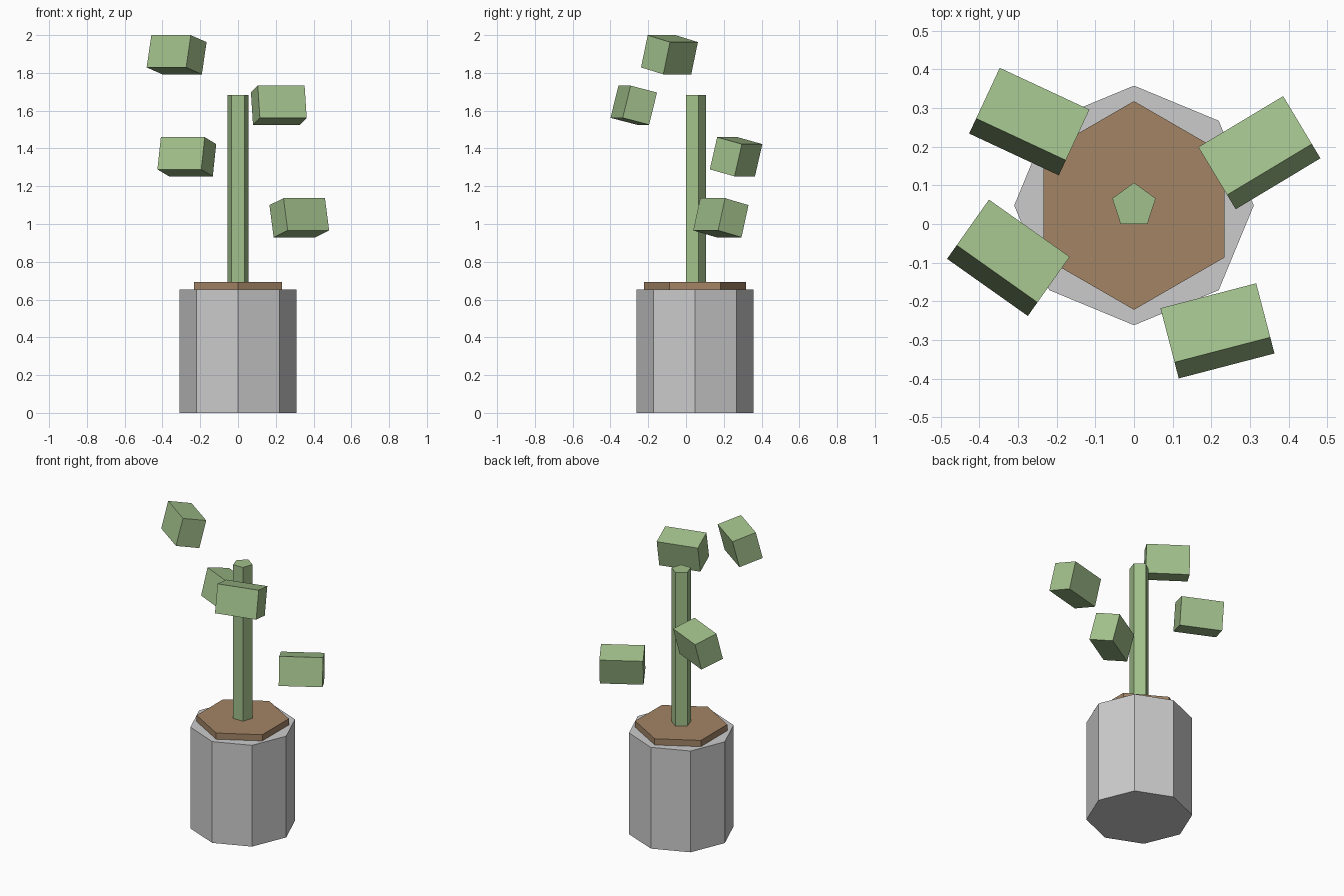
import bpy
from math import radians

if "Cube" in bpy.data.objects:
    bpy.data.objects.remove(bpy.data.objects["Cube"])


def material(name, rgb):
    m = bpy.data.materials.new(name)
    m.diffuse_color = (*rgb, 1)
    m.use_nodes = True
    m.node_tree.nodes["Principled BSDF"].inputs["Base Color"].default_value = m.diffuse_color
    return m


GREEN = material("leaf_green", (0.36, 0.53, 0.26))
BROWN = material("soil_brown", (0.36, 0.23, 0.13))
CENTRE_Y = 0.048


def prism(name, sides, radius, z0, z1, mat=None):
    """Upright prism with one corner pointing to the back."""
    bpy.ops.mesh.primitive_cylinder_add(
        vertices=sides, radius=radius, depth=z1 - z0,
        location=(0, CENTRE_Y, (z0 + z1) / 2))
    ob = bpy.context.object
    ob.name = name
    if mat:
        ob.data.materials.append(mat)


def leaf(name, location, turn):
    """Box leaf, tipped back about its long axis and turned about z."""
    bpy.ops.mesh.primitive_cube_add(
        size=1, location=location,
        rotation=(radians(-14.2), 0, radians(turn)))
    ob = bpy.context.object
    ob.name = name
    ob.scale = (0.256, 0.149, 0.176)
    ob.data.materials.append(GREEN)


# Pot, soil and stem
prism("pot", 8, 0.31, 0, 0.652)
prism("soil", 6, 0.27, 0.61, 0.692, BROWN)
prism("stem", 5, 0.059, 0.68, 1.682, GREEN)

# Floating leaves
leaves = [
    ((0.3245, 0.1845, 1.033), 31),
    ((-0.271, 0.265, 1.356), -25),
    ((0.216, -0.2765, 1.629), 14.6),
    ((-0.325, -0.0875, 1.896), -35.3),
]
for i, (location, turn) in enumerate(leaves, 1):
    leaf(f"leaf_{i}", location, turn)
